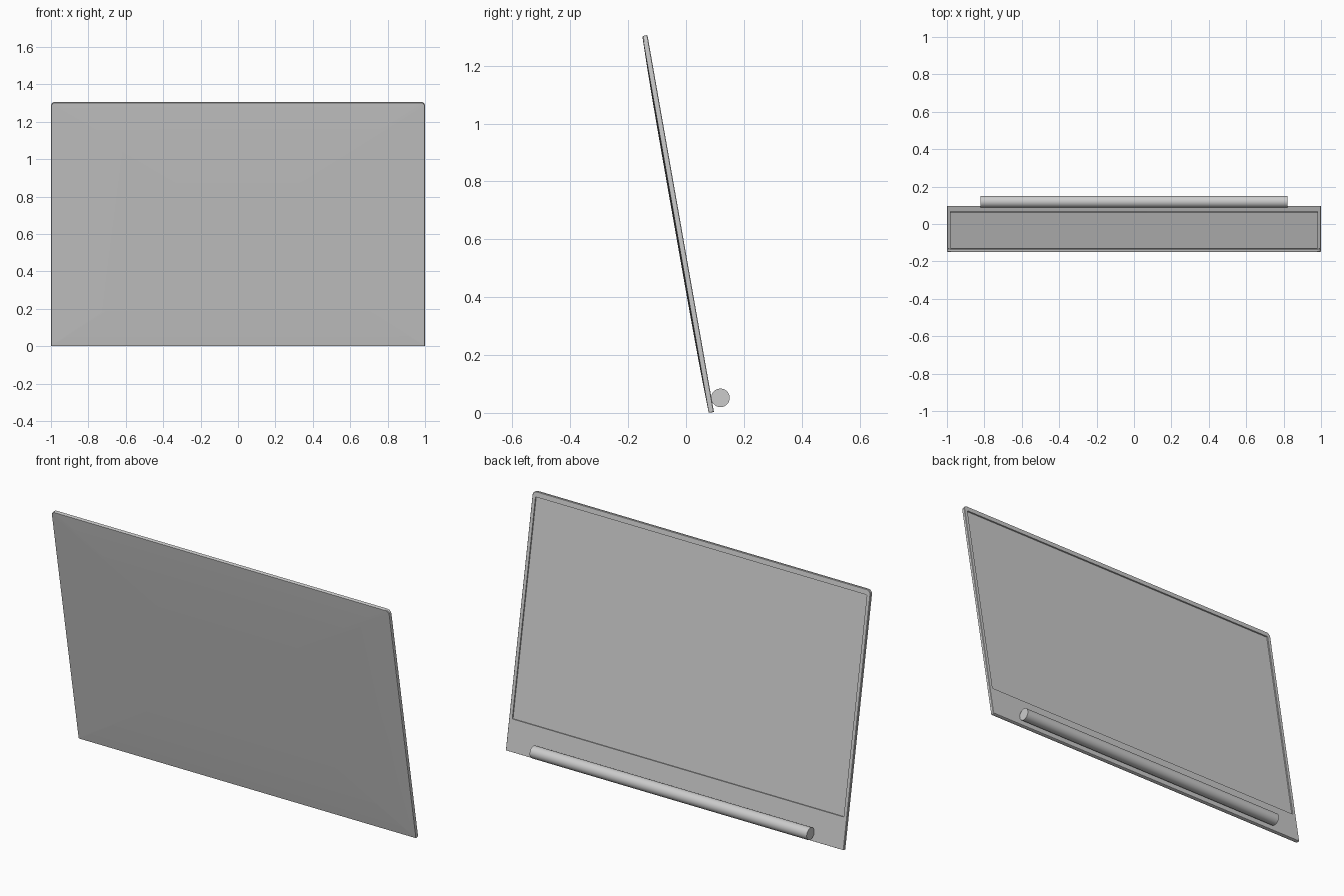
import bpy, bmesh, math
from mathutils import Matrix, Vector

if "Cube" in bpy.data.objects:
    bpy.data.objects.remove(bpy.data.objects["Cube"])

TILT = math.radians(10)
W, L, T = 1.0, 1.323, 0.018      # half width, lid length, rim thickness


def outline(x, v0, v1, r_low, r_top, n, segs=6):
    """Rounded rectangle loop in the lid plane at depth n."""
    pts = []
    corners = [(x, v1, r_top, 0), (-x, v1, r_top, 90),
               (-x, v0, r_low, 180), (x, v0, r_low, 270)]
    for cx, cv, r, start in corners:
        ox = cx - math.copysign(r, cx)
        ov = cv - r if cv == v1 else cv + r
        for i in range(segs + 1):
            a = math.radians(start + 90 * i / segs)
            pts.append(Vector((ox + r * math.cos(a), n, ov + r * math.sin(a))))
    return pts


# One continuous loft: domed outer shell, rim, bezel, recessed screen
loops = []
mid = Vector((0, 0, L / 2))
base = outline(W, 0, L, 0.004, 0.022, 0)
for s in (0.15, 0.35, 0.55, 0.7, 0.82, 0.91, 0.97):
    loop = [mid + (p - mid) * s for p in base]
    for p in loop:
        p.y = -T - 0.005 * (1 - s ** 4)
    loops.append(loop)
loops.append(outline(W - 0.002, 0.001, L - 0.002, 0.004, 0.021, -T))
loops.append(outline(W, 0, L, 0.004, 0.022, -T + 0.003))
loops.append(outline(W, 0, L, 0.004, 0.022, -0.002))
loops.append(outline(W - 0.002, 0.001, L - 0.002, 0.004, 0.021, 0))
loops.append(outline(W - 0.019, 0.165, L - 0.028, 0.002, 0.004, 0))
loops.append(outline(W - 0.019, 0.165, L - 0.028, 0.002, 0.004, -0.007))

bm = bmesh.new()
rings = [[bm.verts.new(p) for p in loop] for loop in loops]
for a, b in zip(rings, rings[1:]):
    for i in range(len(a)):
        j = (i + 1) % len(a)
        bm.faces.new((a[i], a[j], b[j], b[i]))
bm.faces.new(rings[0])
bm.faces.new(rings[-1])
bmesh.ops.recalc_face_normals(bm, faces=bm.faces)
bm.transform(Matrix.Translation((0, 0.0965, 0.0031)) @ Matrix.Rotation(TILT, 4, 'X'))
mesh = bpy.data.meshes.new("screen_lid")
bm.to_mesh(mesh)
bm.free()
lid = bpy.data.objects.new("screen_lid", mesh)
bpy.context.collection.objects.link(lid)

# Hinge barrel along the lower edge
bpy.ops.mesh.primitive_cylinder_add(vertices=48, radius=0.032, depth=1.64,
                                    location=(0, 0.119, 0.052),
                                    rotation=(0, math.pi / 2, 0))
hinge = bpy.context.object
hinge.name = "hinge_barrel"

for ob in (lid, hinge):
    bpy.ops.object.select_all(action='DESELECT')
    ob.select_set(True)
    bpy.context.view_layer.objects.active = ob
    bpy.ops.object.shade_smooth_by_angle(angle=math.radians(30))
